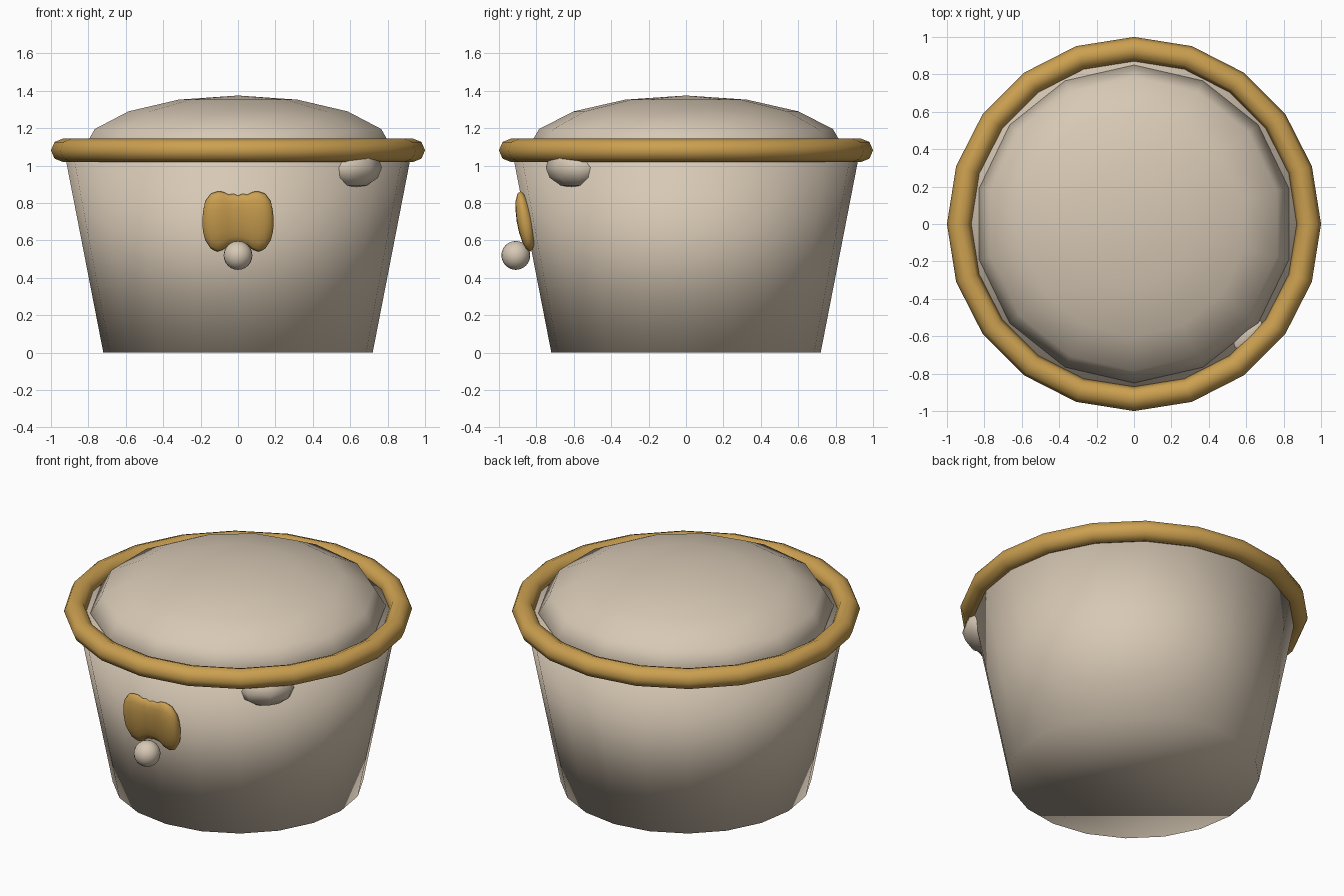
import bpy
import bmesh
from math import sin, cos, pi, atan2
from mathutils import Matrix, Vector

cube = bpy.data.objects.get("Cube")
if cube:
    bpy.data.objects.remove(cube, do_unlink=True)


def make_material(name, rgb):
    mat = bpy.data.materials.new(name)
    mat.use_nodes = True
    mat.diffuse_color = (*rgb, 1)
    mat.node_tree.nodes["Principled BSDF"].inputs["Base Color"].default_value = (*rgb, 1)
    return mat


cream = make_material("cream", (0.68, 0.58, 0.46))
gold = make_material("gold", (0.60, 0.35, 0.08))


def finish(bm, name, mat, matrix=Matrix()):
    """Clean the mesh, shade it smooth and link it."""
    bmesh.ops.remove_doubles(bm, verts=bm.verts, dist=0.0001)
    bmesh.ops.recalc_face_normals(bm, faces=bm.faces)
    bm.transform(matrix)
    for face in bm.faces:
        face.smooth = True
    mesh = bpy.data.meshes.new(name)
    bm.to_mesh(mesh)
    bm.free()
    mesh.materials.append(mat)
    obj = bpy.data.objects.new(name, mesh)
    bpy.context.collection.objects.link(obj)
    return obj


def skin(loops, closed=False, caps=False):
    """Join equal loops of points with quads."""
    bm = bmesh.new()
    rows = [[bm.verts.new(p) for p in loop] for loop in loops]
    pairs = list(zip(rows, rows[1:]))
    if closed:
        pairs.append((rows[-1], rows[0]))
    for a, b in pairs:
        for i in range(len(a)):
            j = (i + 1) % len(a)
            bm.faces.new((a[i], a[j], b[j], b[i]))
    if caps:
        bm.faces.new(rows[0])
        bm.faces.new(rows[-1])
    return bm


def revolve(profile, sides, **options):
    """Turn a (radius, height) profile around z, one corner facing the back."""
    angles = [pi / 2 + 2 * pi * i / sides for i in range(sides)]
    return skin([[(r * cos(a), r * sin(a), z) for a in angles] for r, z in profile], **options)


def ball(sides, rings):
    return revolve([(sin(pi * i / rings), -cos(pi * i / rings)) for i in range(rings + 1)], sides)


def placed(location, scale, turn=0.0):
    return (Matrix.Translation(location) @ Matrix.Rotation(turn, 4, "Z")
            @ Matrix.Diagonal((*scale, 1)))


# Tapered bowl, closed at both ends
finish(revolve([(0.72, 0), (0.93, 1.08)], 20, caps=True), "bowl", cream)

# Rounded rim
rim = [(0.935 + 0.065 * cos(pi * i / 4), 1.082 + 0.063 * sin(pi * i / 4)) for i in range(8)]
finish(revolve(rim, 20, closed=True), "rim", gold)

# Domed filling
finish(ball(14, 8), "dome", cream, placed((0, 0, 1.085), (0.85, 0.85, 0.29)))

# Low-poly lump under the rim, lying along the wall
lump_place = Vector((0.61, -0.59, 0.99))
finish(ball(8, 6), "side_lump", cream,
       placed(lump_place, (0.14, 0.18, 0.11), atan2(lump_place.y, lump_place.x)))

# Bow: oval sections from the middle outwards as (x, top, bottom, half depth)
half = [(0, 0.84, 0.585, 0.036), (0.025, 0.85, 0.58, 0.032), (0.05, 0.845, 0.575, 0.036),
        (0.08, 0.86, 0.55, 0.042), (0.11, 0.862, 0.54, 0.045), (0.145, 0.85, 0.555, 0.042),
        (0.175, 0.81, 0.60, 0.032), (0.188, 0.75, 0.65, 0.016), (0.19, 0.70, 0.70, 0)]
sections = [(-x, t, b, d) for x, t, b, d in reversed(half[1:])] + half
loops = []
for x, top, bottom, depth in sections:
    loop = []
    for i in range(16):
        a = 2 * pi * i / 16
        z = (top + bottom) / 2 + (top - bottom) / 2 * sin(a)
        loop.append((x, -0.86 - 0.16 * (z - 0.7) + depth * cos(a), z))
    loops.append(loop)
finish(skin(loops), "bow", gold)

# Small bead below the bow
finish(ball(20, 12), "bead", cream, placed((0, -0.91, 0.52), (0.077, 0.077, 0.077)))
